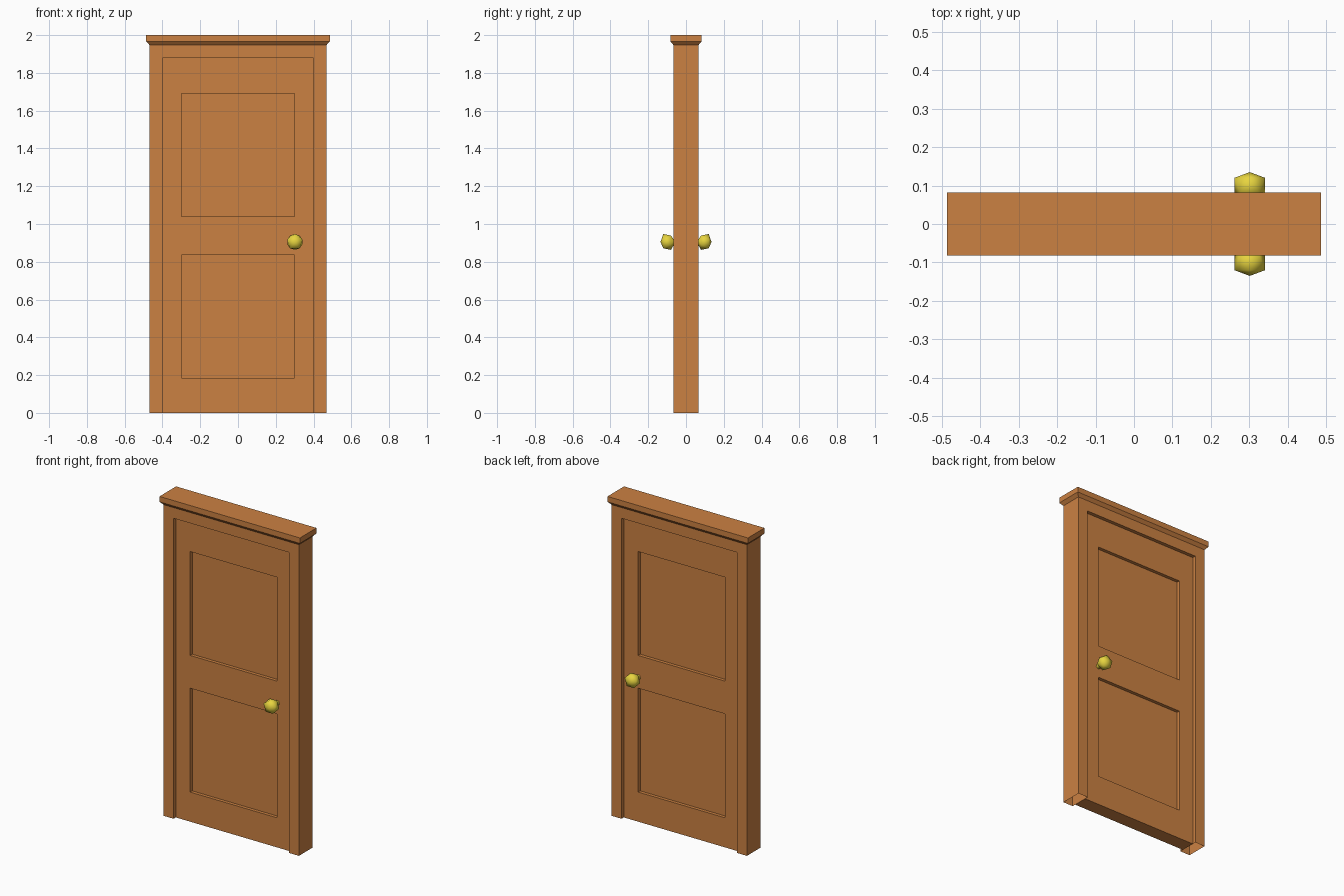
import bpy, bmesh, math

if "Cube" in bpy.data.objects:
    bpy.data.objects.remove(bpy.data.objects["Cube"])


def material(name, color):
    m = bpy.data.materials.new(name)
    m.diffuse_color = color
    m.use_nodes = True
    m.node_tree.nodes["Principled BSDF"].inputs["Base Color"].default_value = m.diffuse_color
    return m


wood = material("wood", (0.60, 0.22, 0.055, 1))
brass = material("brass", (0.80, 0.66, 0.05, 1))


def finish(bm, name, mat, axes):
    """Turn a bmesh into an object mirrored across the given axes."""
    me = bpy.data.meshes.new(name)
    bm.to_mesh(me)
    bm.free()
    me.materials.append(mat)
    ob = bpy.data.objects.new(name, me)
    bpy.context.collection.objects.link(ob)
    if any(axes):
        mod = ob.modifiers.new("mirror", 'MIRROR')
        mod.use_axis = axes
        mod.merge_threshold = 0.0005
    return ob


def loft(bm, rings):
    """Bridge neighbouring rings of equal vertex count."""
    for a, b in zip(rings, rings[1:]):
        n = len(a)
        for i in range(n):
            j = (i + 1) % n
            bm.faces.new((a[i], a[j], b[j], b[i]))


# Frame: a quarter of the surround, open underneath, mirrored in x and y
FY = 0.066
bm = bmesh.new()
outline = [(0.468, 0), (0.468, 1.947), (0, 1.947), (0.40, 0), (0.40, 1.88), (0, 1.88)]
A, B, T, a, b, t = [bm.verts.new((x, -FY, z)) for x, z in outline]
A0, B0, T0, a0, b0, t0 = [bm.verts.new((x, 0, z)) for x, z in outline]
for f in ((a, A, B, b), (b, B, T, t),       # face of jamb and head
          (A, A0, B0, B),                   # outer side
          (a0, a, b, b0), (b0, b, t, t0)):  # inner reveals
    bm.faces.new(f)
bmesh.ops.delete(bm, geom=[T0], context='VERTS')
finish(bm, "door_frame", wood, (True, True, False))

# Cornice: sloped underside below a flat cap
bm = bmesh.new()
rings = []
for hx, hy, z in ((0.468, FY, 1.947), (0.486, 0.082, 1.966), (0.486, 0.082, 2.0)):
    rings.append([bm.verts.new((sx * hx, sy * hy, z))
                  for sx, sy in ((-1, -1), (1, -1), (1, 1), (-1, 1))])
loft(bm, rings)
bm.faces.new(rings[-1])
finish(bm, "cornice", wood, (False, False, False))

# Door leaf: grid of rails and stiles with two sunken panels, mirrored to the back
DY = 0.044
xs = (-0.40, -0.30, 0.30, 0.40)
zs = (0, 0.185, 0.835, 1.04, 1.69, 1.88)
bm = bmesh.new()
g = [[bm.verts.new((x, -DY, z)) for x in xs] for z in zs]
panels = []
for r in range(5):
    for c in range(3):
        f = bm.faces.new((g[r][c], g[r][c + 1], g[r + 1][c + 1], g[r + 1][c]))
        if c == 1 and r in (1, 3):
            panels.append(f)
bm.normal_update()
bmesh.ops.inset_individual(bm, faces=panels, thickness=0.0005, depth=-0.02)
bottom = [bm.verts.new((x, 0, 0)) for x in (xs[0], xs[-1])]
bm.faces.new([bottom[0], bottom[1]] + g[0][::-1])
finish(bm, "door_leaf", wood, (False, True, False))

# Knobs: faceted balls with staggered five-sided rings and a short stem
bm = bmesh.new()
KX, KZ = 0.301, 0.905


def ring(radius, y, turn):
    return [bm.verts.new((KX + radius * math.sin(turn + k * math.tau / 5), y,
                          KZ + radius * math.cos(turn + k * math.tau / 5)))
            for k in range(5)]


stem_end = ring(0.018, -DY, math.pi / 5)
stem = ring(0.018, -0.066, math.pi / 5)
inner = ring(0.042, -0.080, math.pi / 5)
outer = ring(0.042, -0.120, 0)
loft(bm, [stem_end, stem, inner])
tip = bm.verts.new((KX, -0.135, KZ))
for i in range(5):
    j = (i + 1) % 5
    bm.faces.new((outer[i], outer[j], inner[i]))
    bm.faces.new((inner[i], outer[j], inner[j]))
    bm.faces.new((outer[i], tip, outer[j]))
bmesh.ops.recalc_face_normals(bm, faces=bm.faces)
for f in bm.faces:
    f.smooth = True
finish(bm, "door_knobs", brass, (False, True, False))
